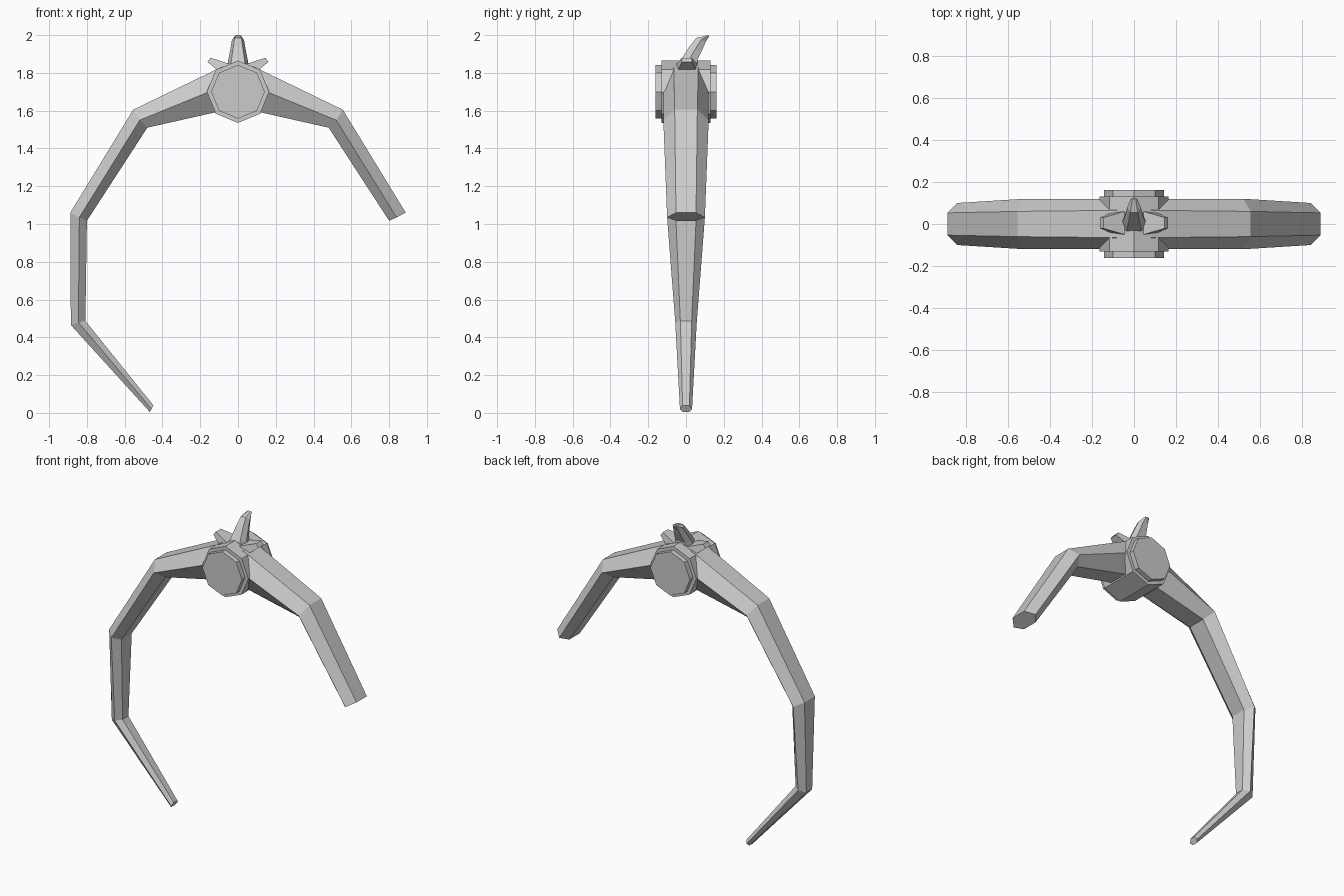
import bpy, bmesh, math
from mathutils import Vector

if "Cube" in bpy.data.objects:
    bpy.data.objects.remove(bpy.data.objects["Cube"])

# Single flat colour
grey = bpy.data.materials.new("plain_grey")
grey.use_nodes = True
colour = (0.6, 0.6, 0.6, 1)
grey.diffuse_color = colour
grey.node_tree.nodes["Principled BSDF"].inputs["Base Color"].default_value = colour


def loft(name, rings):
    """Skin a list of equal-sized rings and cap both ends."""
    bm = bmesh.new()
    loops = [[bm.verts.new(p) for p in ring] for ring in rings]
    n = len(loops[0])
    for a, b in zip(loops, loops[1:]):
        for i in range(n):
            j = (i + 1) % n
            bm.faces.new((a[i], a[j], b[j], b[i]))
    bm.faces.new(loops[0])
    bm.faces.new(loops[-1])
    bmesh.ops.recalc_face_normals(bm, faces=bm.faces)
    mesh = bpy.data.meshes.new(name)
    bm.to_mesh(mesh)
    bm.free()
    mesh.materials.append(grey)
    obj = bpy.data.objects.new(name, mesh)
    bpy.context.collection.objects.link(obj)
    return obj


def hexagon(side, outer, mid, inner, flat, wide):
    """Arm section: flat outer and inner faces, ridges front and back."""
    pts = ((outer, -flat), (outer, flat), (mid, wide),
           (inner, flat), (inner, -flat), (mid, -wide))
    return [(side * p[0], y, p[1]) for p, y in pts]


# Arms: outer, middle and inner points in x, z, then half widths in y
stations = [
    ((0.08, 1.835), (0.08, 1.73), (0.08, 1.60), 0.065, 0.12),
    ((0.555, 1.605), (0.52, 1.55), (0.48, 1.51), 0.06, 0.12),
    ((0.888, 1.06), (0.84, 1.035), (0.80, 1.017), 0.053, 0.10),
    ((0.885, 0.465), (0.845, 0.48), (0.808, 0.487), 0.03, 0.057),
    ((0.467, 0.005), (0.458, 0.02), (0.448, 0.04), 0.018, 0.032),
]
# The long arm curls under; the other is cut at its second joint
loft("right_arm", [hexagon(-1, *s) for s in stations])
loft("left_arm", [hexagon(1, *s) for s in stations[:3]])


# Eight-sided hub with a smaller raised plate on each face
def octagon(radius, y):
    return [(radius * math.cos(k * math.pi / 4), y,
             1.70 + radius * math.sin(k * math.pi / 4)) for k in range(8)]


loft("hub", [octagon(0.165, -0.13), octagon(0.165, 0.13)])
for name, sign in (("front_plate", -1), ("back_plate", 1)):
    loft(name, [octagon(0.142, sign * 0.12), octagon(0.142, sign * 0.162)])

# Swept-back horn: front point, back point in y, z, then half widths in x
horn = [
    ((-0.04, 1.83), (0.06, 1.83), 0.058, 0.04),
    ((-0.03, 1.865), (0.06, 1.87), 0.052, 0.035),
    ((0.015, 1.935), (0.085, 1.92), 0.04, 0.025),
    ((0.055, 1.985), (0.105, 1.965), 0.032, 0.018),
    ((0.118, 2.0), (0.122, 1.993), 0.016, 0.008),
]
rings = []
for front, back, wide, narrow in horn:
    mid = (Vector(front) + Vector(back)) / 2
    rings.append([(-narrow, *front), (narrow, *front), (wide, *mid),
                  (narrow, *back), (-narrow, *back), (-wide, *mid)])
loft("top_horn", rings)

# Short blunt side spikes
for name, s in (("left_spike", 1), ("right_spike", -1)):
    sections = [((0.045, 1.848), (0.09, 1.80), 0.055),
                ((0.145, 1.88), (0.162, 1.858), 0.026)]
    loft(name, [[(s * a[0], 0.005 - w, a[1]), (s * a[0], 0.005 + w, a[1]),
                 (s * b[0], 0.005 + w, b[1]), (s * b[0], 0.005 - w, b[1])]
                for a, b, w in sections])
